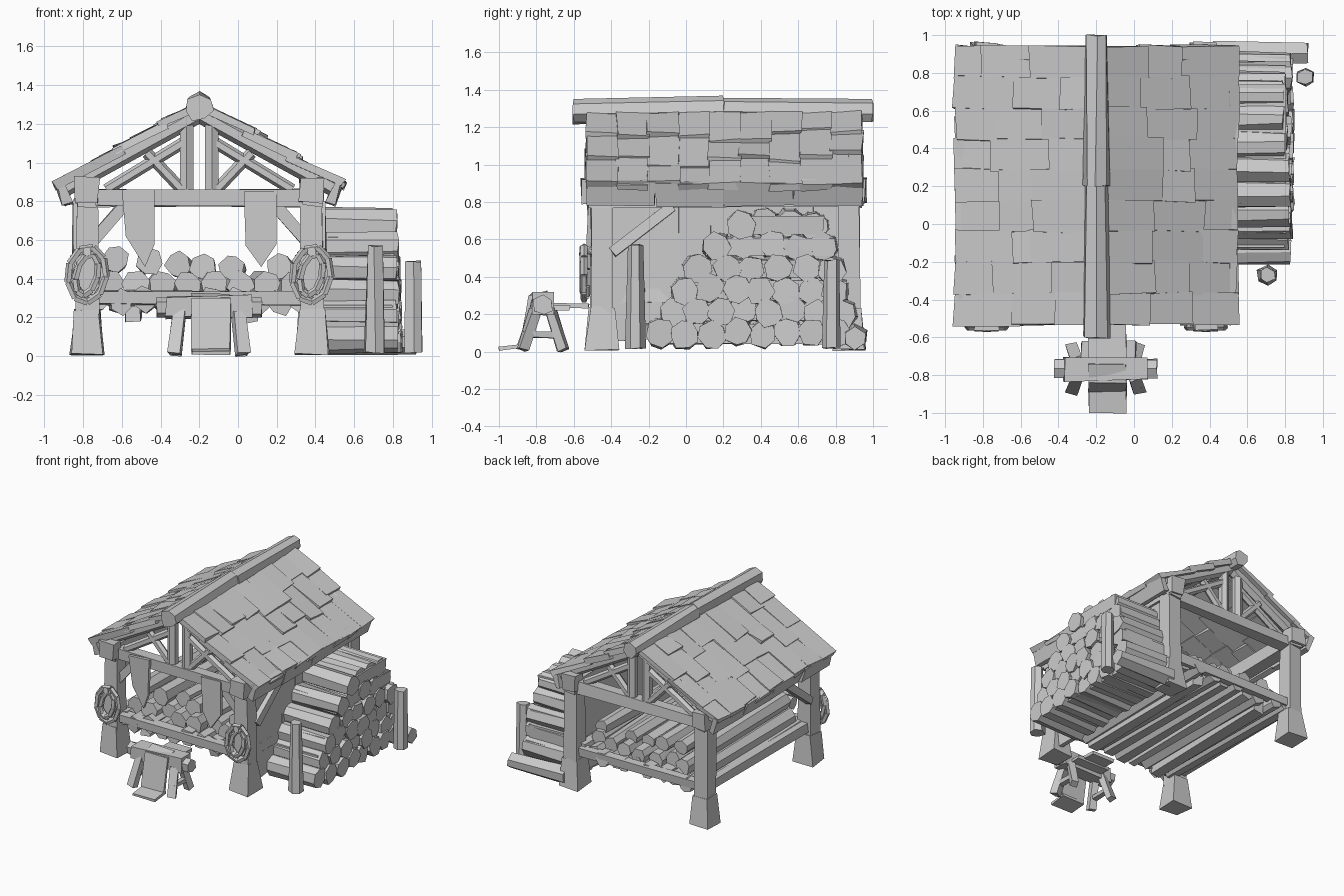
import bpy, bmesh, math, random
from mathutils import Vector, Matrix

random.seed(4)
if "Cube" in bpy.data.objects:
    bpy.data.objects.remove(bpy.data.objects["Cube"])

GREY = (0.6, 0.6, 0.6, 1)
wood = bpy.data.materials.new("plain grey")
wood.use_nodes = True
wood.diffuse_color = GREY
wood.node_tree.nodes["Principled BSDF"].inputs["Base Color"].default_value = GREY

CX = -0.2                      # ridge line
POSTS_X, POSTS_Y = (-0.78, 0.38), (-0.45, 0.87)
RIDGE_Z, EAVE_Z, HALF = 1.325, 0.895, 0.75


def jit(a):
    return random.uniform(-a, a)


def finish(name, bm, angle=25):
    bmesh.ops.recalc_face_normals(bm, faces=bm.faces)
    mesh = bpy.data.meshes.new(name)
    bm.to_mesh(mesh)
    bm.free()
    mesh.materials.append(wood)
    ob = bpy.data.objects.new(name, mesh)
    bpy.context.collection.objects.link(ob)
    bpy.ops.object.select_all(action="DESELECT")
    ob.select_set(True)
    bpy.context.view_layer.objects.active = ob
    bpy.ops.object.shade_smooth_by_angle(angle=math.radians(angle))


def log(bm, p, q, r1, r2=None, sides=7, rough=0.0, spin=0.0):
    """Round timber from p to q."""
    p, q = Vector(p), Vector(q)
    d = q - p
    m = (Matrix.Translation((p + q) / 2) @ d.to_track_quat("Z", "Y").to_matrix().to_4x4()
         @ Matrix.Rotation(spin, 4, "Z"))
    vs = bmesh.ops.create_cone(bm, cap_ends=True, segments=sides, radius1=r1,
                               radius2=r2 or r1, depth=d.length, matrix=m)["verts"]
    for v in vs:
        v.co += Vector((jit(rough), jit(rough), jit(rough)))


def beam(bm, p, q, w, h, rough=0.006, up=(0, 0, 1)):
    """Squared timber from p to q, w wide and h high towards up."""
    p, q = Vector(p), Vector(q)
    z = (q - p).normalized()
    x = Vector(up).cross(z).normalized()
    y = z.cross(x)
    m = Matrix((x * w, y * h, q - p)).transposed().to_4x4()
    m.translation = (p + q) / 2
    for v in bmesh.ops.create_cube(bm, size=1, matrix=m)["verts"]:
        v.co += Vector((jit(rough), jit(rough), jit(rough)))


def sheet(bm, outline, y, thick=0.025):
    """Hanging cloth cut from an x, z outline."""
    f = bm.faces.new([bm.verts.new((x, y + jit(0.02), z)) for x, z in outline])
    new = bmesh.ops.extrude_face_region(bm, geom=[f])["geom"]
    for v in new:
        if isinstance(v, bmesh.types.BMVert):
            v.co.y += thick


# Corner posts with flared feet and cap blocks
bm = bmesh.new()
for x in POSTS_X:
    for y in POSTS_Y:
        log(bm, (x, y, 0.01), (x, y, 0.24), 0.122, 0.09, 4, 0.008, math.pi / 4)
        log(bm, (x, y, 0.2), (x, y, 0.85), 0.085, 0.078, 4, 0.006, math.pi / 4)
        out = -0.06 if y < 0 else 0.04
        beam(bm, (x, y + out - 0.05, 0.86), (x, y + out + 0.05, 0.86), 0.12, 0.13, 0.008)
finish("corner_posts", bm)

# Tie beams, side plates and low rails
bm = bmesh.new()
for y in POSTS_Y:
    beam(bm, (-0.78, y, 0.815), (0.38, y, 0.815), 0.09, 0.085, 0.008)
    beam(bm, (-0.78, y, 0.3), (0.38, y, 0.3), 0.07, 0.07, 0.008)
for x in POSTS_X:
    beam(bm, (x, -0.52, 0.83), (x, 0.94, 0.83), 0.1, 0.11, 0.008)
    beam(bm, (x, -0.45, 0.3), (x, 0.87, 0.3), 0.07, 0.07, 0.008)
finish("frame_beams", bm)

# Gable trusses at both ends
bm = bmesh.new()
for y in POSTS_Y:
    for s in (-1, 1):
        log(bm, (CX + s * 0.7, y, 0.865), (CX, y, 1.25), 0.045, sides=6)
        log(bm, (CX + s * 0.065, y, 0.84), (CX + s * 0.065, y, 1.24), 0.04, sides=6)
        log(bm, (CX + s * 0.09, y, 0.86), (CX + s * 0.27, y, 1.05), 0.03, sides=6)
        log(bm, (CX + s * 0.48, y, 0.86), (CX + s * 0.07, y, 1.11), 0.03, sides=6)
finish("roof_trusses", bm)

# Knee braces on the front posts
bm = bmesh.new()
for s, x in ((1, -0.78), (-1, 0.38)):
    beam(bm, (x, -0.45, 0.56), (x + s * 0.2, -0.45, 0.79), 0.05, 0.06)
    beam(bm, (x - s * 0.05, -0.39, 0.53), (x - s * 0.05, -0.07, 0.78), 0.05, 0.06)
finish("knee_braces", bm)

# Ridge log
bm = bmesh.new()
log(bm, (CX, -0.6, 1.285), (CX, 0.2, 1.295), 0.072, 0.068, 7, 0.008)
log(bm, (CX, 0.2, 1.295), (CX, 1.0, 1.285), 0.068, 0.065, 7, 0.008)
finish("ridge_log", bm)

# Roof slopes: overlapping boards in rows, plus eave boards
for side, sgn in (("left", 1), ("right", -1)):
    bm = bmesh.new()
    slope = Vector((sgn * HALF, 0, EAVE_Z - RIDGE_Z))
    normal = Vector((sgn * (RIDGE_Z - EAVE_Z), 0, HALF)).normalized()
    rows, y0, y1 = 9, -0.53, 0.94
    step = (y1 - y0) / rows
    for i in range(rows):
        base = Vector((CX, y0 + (i + 0.5) * step, RIDGE_Z))
        cuts = [0.04, 0.36 + jit(0.12), 0.7 + jit(0.12), 1.0 + jit(0.012)]
        for a, b in zip(cuts, cuts[1:]):
            p = base + slope * max(a - 0.05, 0.02) - normal * 0.03
            q = base + slope * b + normal * (jit(0.008) - 0.011)
            beam(bm, p, q, step + 0.008, 0.035, 0.008, normal)
    finish(side + "_roof_boards", bm)
    bm = bmesh.new()
    x = CX + sgn * 0.7
    for k in range(4):
        a = -0.53 + k * 0.3675
        beam(bm, (x, a, 0.845), (x, a + 0.37, 0.845), 0.045, 0.13, 0.01, (sgn * 0.35, 0, 1))
    finish(side + "_eave_board", bm)

# Raised floor of rough timbers
bm = bmesh.new()
for k in range(10):
    x = -0.72 + k * 0.117
    log(bm, (x, -0.45 + jit(0.03), 0.29 + jit(0.02)), (x + jit(0.03), 0.87 + jit(0.03), 0.29 + jit(0.02)),
        0.066, 0.06, 6, 0.01, jit(1))
for x in (-0.54, 0.06):
    beam(bm, (x, -0.4, 0.22), (x, 0.8, 0.24), 0.08, 0.09, 0.012)
finish("raised_floor", bm)

# Logs stored on the floor
bm = bmesh.new()
for k in range(8):
    x = -0.66 + k * 0.135
    log(bm, (x, -0.34 + jit(0.06), 0.37), (x + jit(0.05), 0.8 + jit(0.05), 0.37 + jit(0.02)),
        0.07, 0.062, 7, 0.008, jit(1))
for x, z in ((-0.63, 0.5), (-0.46, 0.49), (-0.31, 0.475), (-0.18, 0.46), (-0.03, 0.46), (0.22, 0.46)):
    log(bm, (x, -0.3 + jit(0.06), z), (x + jit(0.06), 0.72, z - 0.02), 0.068, 0.058, 7, 0.008, jit(1))
finish("stored_logs", bm)

# Side wall behind the pile
bm = bmesh.new()
for k in range(7):
    y = -0.31 + k * 0.18
    beam(bm, (0.4, y, 0.06), (0.4, y, 0.79), 0.19, 0.03, 0.008, (1, 0, 0))
finish("side_wall_planks", bm)

# Firewood pile: a packed core, then logs with their ends facing outwards
bm = bmesh.new()
spans = ((-0.13, 0.8), (-0.07, 0.83), (0.0, 0.8), (0.07, 0.78), (0.16, 0.74), (0.3, 0.68))
for i, (a, b) in enumerate(spans):
    z = 0.095 + i * 0.117
    beam(bm, (0.4, (a + b) / 2, z), (0.8, (a + b) / 2, z), b - a + 0.11, 0.1, 0.008)
    count = round((b - a) / 0.135)
    for k in range(count + 1):
        y = a + k * (b - a) / count + jit(0.012)
        zz = z + jit(0.012)
        end = 0.835 - 0.006 * i + jit(0.018)
        log(bm, (0.4, y, zz), (end, y, zz), 0.083, 0.077,
            random.choice((6, 7, 8)), 0.008, jit(1))
log(bm, (0.42, 0.9, 0.085), (0.92, 0.9, 0.075), 0.075, 0.06, sides=6, rough=0.008)
finish("firewood_pile", bm)

# Stakes holding the pile
bm = bmesh.new()
log(bm, (0.705, -0.27, 0.02), (0.705, -0.27, 0.57), 0.06, 0.045, 6, 0.006)
log(bm, (0.905, 0.78, 0.02), (0.905, 0.78, 0.49), 0.052, 0.045, 6, 0.006)
finish("pile_stakes", bm)

# Hanging cloths on the front beam
bm = bmesh.new()
sheet(bm, [(-0.6, 0.86), (-0.43, 0.86), (-0.43, 0.58), (-0.48, 0.46), (-0.58, 0.62)], -0.52)
sheet(bm, [(0.03, 0.85), (0.2, 0.85), (0.2, 0.58), (0.12, 0.46), (0.04, 0.57)], -0.52)
finish("hanging_cloths", bm)

# Rope coils on the front posts
bm = bmesh.new()
for x in POSTS_X:
    for wide, high, tilt, y in ((0.1, 0.145, 0.1, -0.545), (0.08, 0.13, -0.25, -0.53),
                                (0.055, 0.11, 0.25, -0.55)):
        rot = Matrix.Rotation(tilt, 3, "Y")
        pts = [rot @ Vector((wide * math.cos(t), 0, high * math.sin(t))) + Vector((x, y, 0.42))
               for t in (math.tau * k / 9 for k in range(9))]
        for k in range(9):
            log(bm, pts[k - 1], pts[k], 0.019, sides=5)
    log(bm, (x, -0.45, 0.53), (x, -0.57, 0.54), 0.025, sides=6)
finish("rope_coils", bm)

# Sawhorse in front, with a cloth and board over it
bm = bmesh.new()
X, Y = -0.15, -0.765
log(bm, (X - 0.27, Y, 0.25), (X + 0.27, Y, 0.25), 0.055, sides=6, rough=0.006)
beam(bm, (X - 0.22, Y, 0.255), (X + 0.22, Y, 0.255), 0.13, 0.11, 0.01)
beam(bm, (X - 0.13, Y + 0.1, 0.235), (X + 0.16, Y + 0.1, 0.235), 0.09, 0.025)
for sx in (-1, 1):
    beam(bm, (X + sx * 0.165, Y - 0.1, 0.09), (X + sx * 0.165, Y + 0.1, 0.09), 0.04, 0.03)
    for sy in (-1, 1):
        beam(bm, (X + sx * 0.15, Y + sy * 0.04, 0.23), (X + sx * 0.175, Y + sy * 0.11, 0.01), 0.06, 0.05)
for p, q in (((-0.52, 0.245), (-0.74, 0.25)), ((-0.74, 0.315), (-0.83, 0.29)),
             ((-0.83, 0.3), (-0.88, 0.03)), ((-0.86, 0.03), (-1.0, 0.015))):
    beam(bm, (-0.14, *p), (-0.14, *q), 0.2, 0.02, 0.004)
finish("sawhorse", bm)
